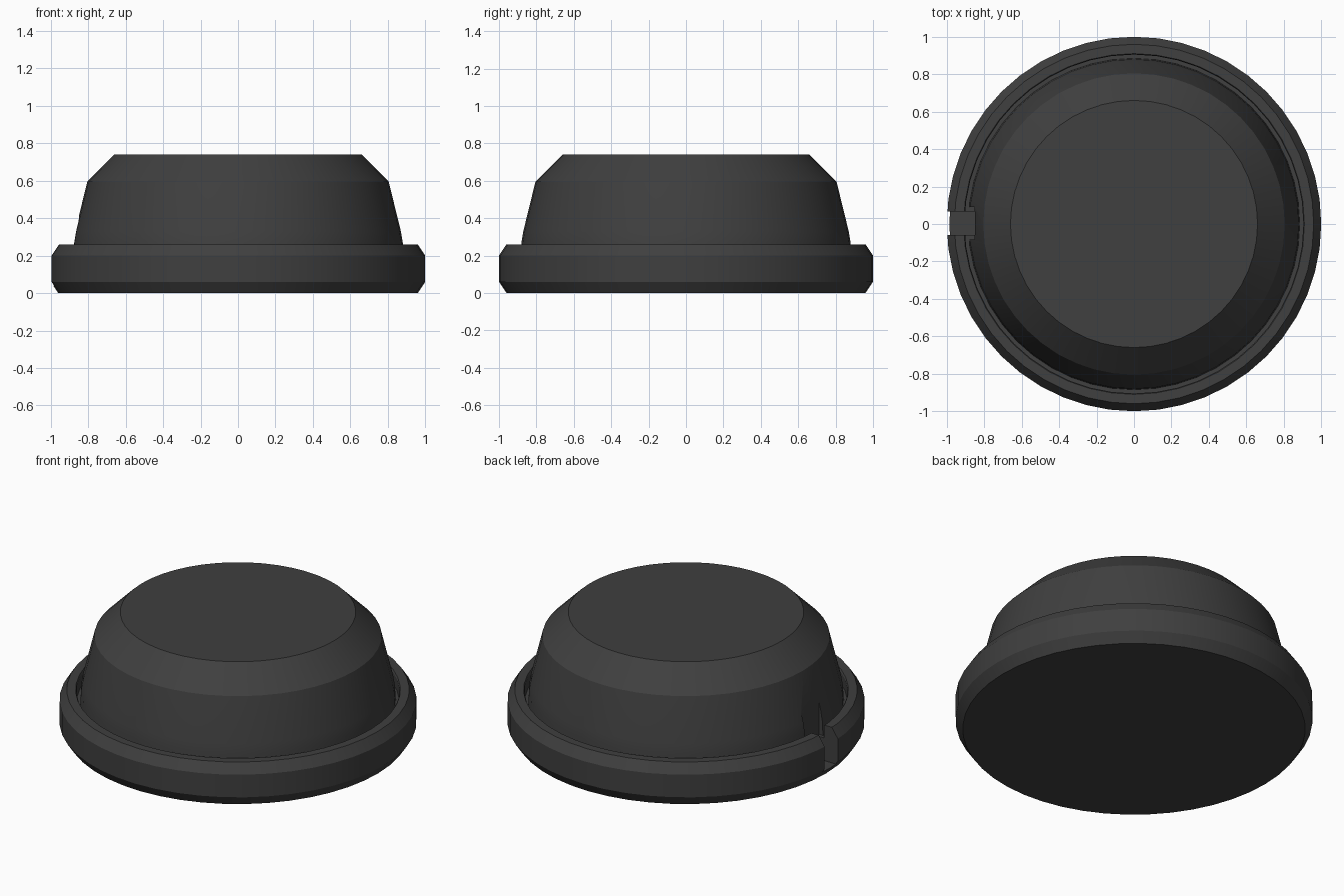
import bpy, bmesh, math
from mathutils import Matrix

if "Cube" in bpy.data.objects:
    bpy.data.objects.remove(bpy.data.objects["Cube"])

SEGMENTS = 48


def lathe(name, profile):
    """Revolve an (r, z) profile, running from axis to axis, around z."""
    bm = bmesh.new()
    verts = [bm.verts.new((r, 0, z)) for r, z in profile]
    edges = [bm.edges.new(pair) for pair in zip(verts, verts[1:])]
    bmesh.ops.spin(bm, geom=verts + edges, cent=(0, 0, 0), axis=(0, 0, 1),
                   angle=math.tau, steps=SEGMENTS, use_duplicate=False)
    bmesh.ops.remove_doubles(bm, verts=bm.verts, dist=1e-4)
    bmesh.ops.recalc_face_normals(bm, faces=bm.faces)
    # merge the flat end caps into single faces
    bmesh.ops.dissolve_limit(bm, angle_limit=0.002, verts=bm.verts, edges=bm.edges)
    mesh = bpy.data.meshes.new(name)
    bm.to_mesh(mesh)
    bm.free()
    obj = bpy.data.objects.new(name, mesh)
    bpy.context.collection.objects.link(obj)
    return obj


def cut_box(target, name, low, high):
    """Subtract an axis-aligned box from the target."""
    size = [b - a for a, b in zip(low, high)]
    mid = [(a + b) / 2 for a, b in zip(low, high)]
    bm = bmesh.new()
    bmesh.ops.create_cube(bm, size=1, matrix=Matrix.Translation(mid) @ Matrix.Diagonal((*size, 1)))
    mesh = bpy.data.meshes.new(name)
    bm.to_mesh(mesh)
    bm.free()
    cutter = bpy.data.objects.new(name, mesh)
    bpy.context.collection.objects.link(cutter)
    cutter.hide_render = True
    cutter.display_type = 'WIRE'
    mod = target.modifiers.new(name, 'BOOLEAN')
    mod.operation = 'DIFFERENCE'
    mod.solver = 'EXACT'
    mod.object = cutter
    bpy.context.view_layer.objects.active = target
    bpy.ops.object.modifier_apply(modifier=mod.name)
    bpy.data.objects.remove(cutter)


# Chamfered base ring, narrow groove and domed cap in one profile
cap = lathe("domed_cap", [
    (0, 0), (0.96, 0), (1.0, 0.06), (1.0, 0.20), (0.96, 0.26),
    (0.91, 0.26), (0.905, 0.25), (0.905, 0.18), (0.885, 0.18),
    (0.88, 0.27), (0.87, 0.33), (0.805, 0.595), (0.66, 0.74), (0, 0.74)])

# Cable notch through the ring, with a slightly wider recess in the dome
cut_box(cap, "ring_notch_cutter", (-1.2, -0.06, 0.04), (-0.85, 0.068, 0.55))
cut_box(cap, "dome_recess_cutter", (-0.9, -0.082, 0.18), (-0.852, 0.09, 0.55))

# Dark plastic
plastic = bpy.data.materials.new("dark_plastic")
plastic.diffuse_color = (0.05, 0.05, 0.05, 1)
plastic.use_nodes = True
plastic.node_tree.nodes["Principled BSDF"].inputs["Base Color"].default_value = plastic.diffuse_color
cap.data.materials.clear()
cap.data.materials.append(plastic)

bpy.ops.object.select_all(action='DESELECT')
cap.select_set(True)
bpy.context.view_layer.objects.active = cap
bpy.ops.object.shade_smooth_by_angle(angle=math.radians(20))
